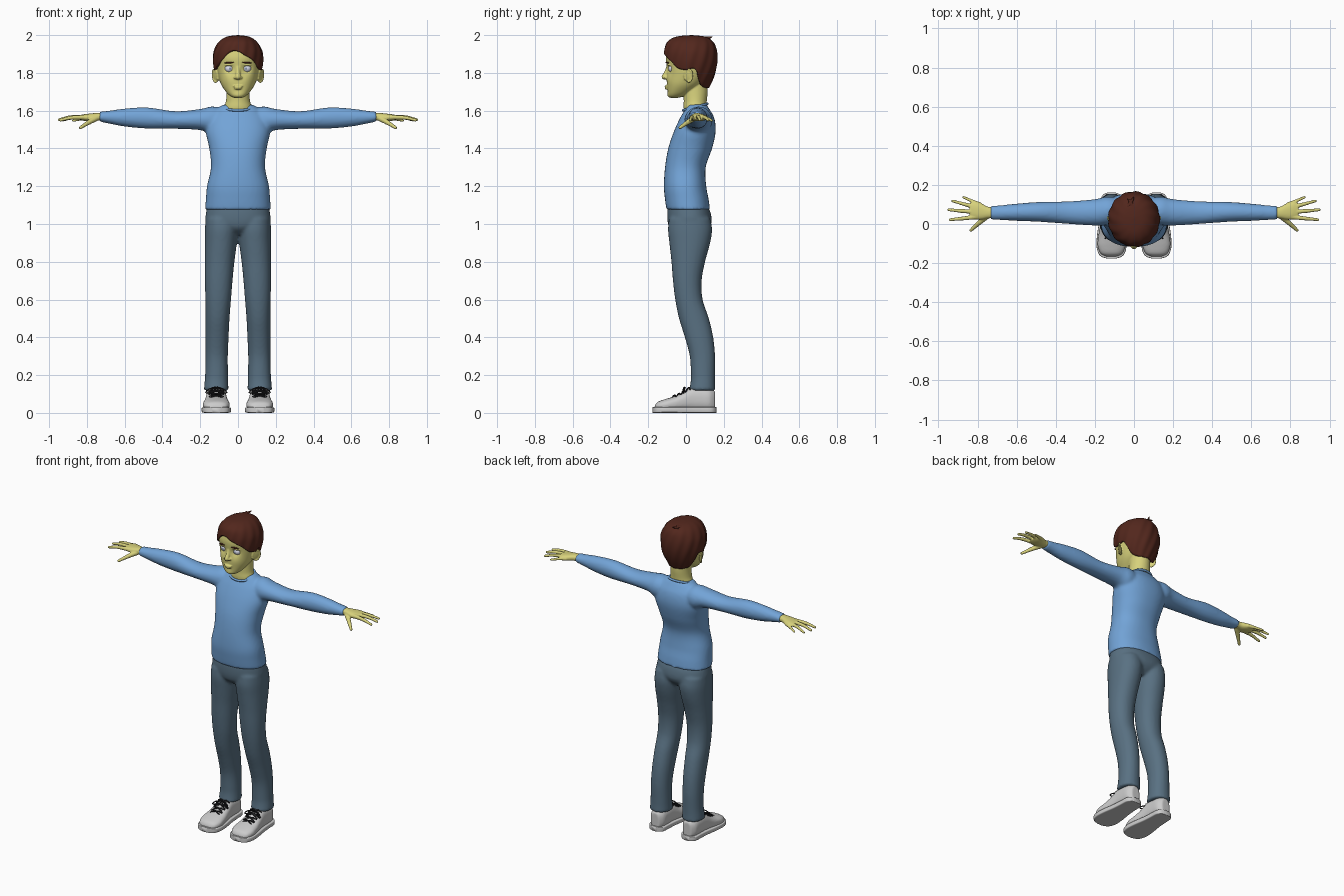
import bpy, bmesh, math
from mathutils import Matrix, Vector, Euler


def material(name, r, g, b):
    m = bpy.data.materials.new(name)
    m.diffuse_color = (r, g, b, 1)
    return m


SKIN = material("skin", 0.68, 0.64, 0.2)
HAIR = material("hair", 0.085, 0.02, 0.012)
SHIRT = material("shirt", 0.17, 0.37, 0.68)
DENIM = material("denim", 0.1, 0.165, 0.225)
BLACK = material("black", 0.012, 0.012, 0.014)
WHITE = material("eye_white", 0.72, 0.74, 0.85)
IRIS = material("iris", 0.25, 0.3, 0.42)


def at(keys, u):
    """Catmull-Rom value of a list of tuples at fractional index u."""
    n = len(keys) - 1
    i = min(int(u), n - 1)
    t = u - i
    p = [keys[min(max(k, 0), n)] for k in (i - 1, i, i + 1, i + 2)]
    return [0.5 * (2 * b + (c - a) * t + (2 * a - 5 * b + 4 * c - d) * t * t
                   + (3 * b - a - 3 * c + d) * t ** 3) for a, b, c, d in zip(*p)]


def loft(bm, axis, keys, side=1, power=2.0, seg=40, steps=6):
    """Closed skin through sections (position, u min, u max, v min, v max) along an axis."""
    rings = []
    total = (len(keys) - 1) * steps
    for j in range(total + 1):
        w, u0, u1, v0, v1 = at(keys, j / steps)
        ring = []
        for k in range(seg):
            a = math.tau * k / seg
            c, s = math.cos(a), math.sin(a)
            u = (u0 + u1) / 2 + (u1 - u0) / 2 * math.copysign(abs(c) ** (2 / power), c)
            v = (v0 + v1) / 2 + (v1 - v0) / 2 * math.copysign(abs(s) ** (2 / power), s)
            x, y, z = {"x": (w, u, v), "y": (u, w, v), "z": (u, v, w)}[axis]
            ring.append(bm.verts.new((x * side, y, z)))
        rings.append(ring)
    for a, b in zip(rings, rings[1:]):
        for k in range(seg):
            bm.faces.new((a[k], a[(k + 1) % seg], b[(k + 1) % seg], b[k]))
    bm.faces.new(rings[0][::-1])
    bm.faces.new(rings[-1])


def ball(bm, pos, radii, rot=(0, 0, 0), side=1, seg=20):
    m = Matrix.Translation(pos) @ Euler(rot).to_matrix().to_4x4() @ Matrix.Diagonal((*radii, 1))
    m = Matrix.Diagonal((side, 1, 1, 1)) @ m
    bmesh.ops.create_uvsphere(bm, u_segments=seg, v_segments=seg // 2, radius=1, matrix=m)


def beads(bm, pts, side=1, steps=9):
    """Overlapping balls along a path of (x, y, z, radius)."""
    for j in range((len(pts) - 1) * steps + 1):
        x, y, z, r = at(pts, j / steps)
        ball(bm, (x, y, z), (r, r, r), side=side, seg=12)


def finish(name, bm, mat=None, voxel=0, smooth=0):
    bmesh.ops.recalc_face_normals(bm, faces=bm.faces)
    me = bpy.data.meshes.new(name)
    bm.to_mesh(me)
    bm.free()
    me.polygons.foreach_set("use_smooth", [True] * len(me.polygons))
    ob = bpy.data.objects.new(name, me)
    bpy.context.collection.objects.link(ob)
    if mat:
        me.materials.append(mat)
    if voxel:
        r = ob.modifiers.new("Blend", 'REMESH')
        r.mode, r.voxel_size, r.use_smooth_shade = 'VOXEL', voxel, True
    if smooth:
        s = ob.modifiers.new("Smooth", 'SMOOTH')
        s.factor, s.iterations = 0.5, smooth
    return ob


def tube(name, pts, r, mat, closed=False):
    cu = bpy.data.curves.new(name, 'CURVE')
    cu.dimensions, cu.bevel_depth, cu.bevel_resolution, cu.use_fill_caps = '3D', r, 2, True
    sp = cu.splines.new('POLY')
    sp.points.add(len(pts) - 1)
    for p, q in zip(sp.points, pts):
        p.co = (*q, 1)
    sp.use_cyclic_u = closed
    cu.materials.append(mat)
    ob = bpy.data.objects.new(name, cu)
    bpy.context.collection.objects.link(ob)


def centred(rows):
    return [(z, -h, h, f, b) for z, h, f, b in rows]


# Head: skull with eye sockets and cheeks, then neck, nose, lips and ears
bm = bmesh.new()
loft(bm, "z", centred([(1.668, .022, -.085, -.04), (1.678, .042, -.097, -.01), (1.70, .064, -.101, .03),
     (1.74, .09, -.102, .085), (1.79, .106, -.101, .125), (1.84, .114, -.104, .143), (1.89, .116, -.105, .146),
     (1.94, .098, -.088, .13), (1.97, .06, -.04, .09), (1.98, .015, .01, .04)]), power=2.2, seg=64)
for v in bm.verts:
    for cx, cz, r, d in ((.045, 1.822, .024, .015), (-.045, 1.822, .024, .015), (.05, 1.765, .03, -.004),
                         (-.05, 1.765, .03, -.004), (0, 1.702, .03, .006), (0, 1.683, .02, -.004)):
        if v.co.y < -.02:
            v.co.y += d * math.exp(-((v.co.x - cx) ** 2 + (v.co.z - cz) ** 2) / r ** 2)
loft(bm, "z", centred([(1.54, .075, 0, .11), (1.61, .074, -.012, .108), (1.65, .064, -.012, .11),
                       (1.70, .06, -.012, .115), (1.76, .06, .0, .115)]))
beads(bm, [(0, -.093, 1.835, .011), (0, -.102, 1.805, .012), (0, -.115, 1.779, .015)])
ball(bm, (0, -.105, 1.7285), (.026, .009, .0055))
ball(bm, (0, -.104, 1.718), (.021, .009, .006))
for s in (1, -1):
    ball(bm, (.013, -.107, 1.775), (.010, .012, .008), side=s)
    ball(bm, (.045, -.088, 1.843), (.026, .011, .006), (0, .1, .25), side=s)
    ball(bm, (.117, .012, 1.783), (.007, .026, .036), (0, .15, -.55), side=s)
    rim = [(.122 + .013 * math.cos(a) + .003 * math.sin(a), .014 + .021 * math.cos(a),
            1.785 + .034 * math.sin(a), .0055) for a in [k * math.tau / 12 - 1.6 for k in range(11)]]
    beads(bm, rim, side=s, steps=2)
finish("head", bm, SKIN, .0042, 2)

# Eyes and brows
for s, n in ((1, "left"), (-1, "right")):
    for part, pos, radii, rot, mat in (
            ("eye", (.045, -.070, 1.823), (.026, .024, .022), (0, 0, .15), WHITE),
            ("iris", (.044, -.0885, 1.823), (.009, .006, .009), (0, 0, .15), IRIS),
            ("eyebrow", (.047, -.099, 1.854), (.026, .006, .0045), (0, .08, .28), HAIR)):
        bm = bmesh.new()
        ball(bm, pos, radii, rot, s)
        finish(f"{n}_{part}", bm, mat)

# Hair: cap cut off along a hairline that varies with the angle around the head
cap = [(2.0, 0, .03, .03), (1.992, .058, -.05, .10), (1.965, .10, -.098, .143), (1.92, .126, -.115, .161),
       (1.87, .132, -.117, .166), (1.82, .126, -.11, .16), (1.77, .112, -.10, .144), (1.72, .086, -.08, .12)]
line = [(u,) for u in (7, 7, 6.9, 6.5, 5.0, 5.1, 4.7, 4.0, 3.1, 3.1, 3.6, 4.1, 4.9, 5.1, 5.0, 6.5, 6.9, 7, 7)]
bm = bmesh.new()
pole = bm.verts.new((0, .03, 2.0))
rows, seg, steps = [], 108, 26
for j in range(1, steps + 1):
    row = []
    for k in range(seg):
        a = math.tau * k / seg - math.pi
        u = at(line, (a + math.pi) / math.tau * 18)[0] * j / steps
        z, h, f, b = at(cap, u)
        g = 1 + .018 * math.sin(13 * a + 1.6 * u) * min(1, u / 3)
        row.append(bm.verts.new((h * g * math.sin(a), (f + b) / 2 - (b - f) / 2 * g * math.cos(a), z)))
    rows.append(row)
for k in range(seg):
    n = (k + 1) % seg
    bm.faces.new((pole, rows[0][k], rows[0][n]))
    for a, b in zip(rows, rows[1:]):
        bm.faces.new((a[k], b[k], b[n], a[n]))
hair = finish("hair", bm, HAIR)
sol = hair.modifiers.new("Thickness", 'SOLIDIFY')
sol.thickness, sol.offset = .022, -1

# Tuft at the crown
bm = bmesh.new()
beads(bm, [(-.03, .09, 1.982, .011), (-.01, .12, 1.985, .008), (.0, .14, 1.993, .002)])
beads(bm, [(0, .08, 1.985, .011), (-.02, .115, 1.985, .007), (-.035, .13, 1.985, .002)])
finish("hair_tuft", bm, HAIR, .003, 2)

# Shirt: torso blended with both sleeves
bm = bmesh.new()
loft(bm, "z", centred([(1.075, .174, -.103, .127), (1.13, .17, -.111, .12), (1.20, .164, -.117, .107),
     (1.30, .143, -.111, .104), (1.40, .152, -.094, .138), (1.49, .17, -.064, .157), (1.56, .155, -.032, .15),
     (1.605, .118, -.006, .126), (1.632, .078, .005, .108)]), power=2.25, seg=64)
for s in (1, -1):
    loft(bm, "x", [(.04, .01, .12, 1.50, 1.60), (.13, -.005, .14, 1.475, 1.622), (.20, -.008, .127, 1.497, 1.609),
         (.33, .0, .116, 1.504, 1.597), (.48, .011, .113, 1.505, 1.617), (.60, .016, .104, 1.516, 1.611),
         (.68, .02, .096, 1.531, 1.600), (.735, .022, .093, 1.542, 1.594)], s)
finish("shirt", bm, SHIRT, .009, 5)
ring = [k * math.tau / 40 for k in range(40)]
tube("collar", [(.076 * math.cos(a), .049 + .064 * math.sin(a), 1.619 + .017 * math.sin(a)) for a in ring],
     .007, SHIRT, True)

# Hands: palm, four fingers and thumb
for s, n in ((1, "left"), (-1, "right")):
    bm = bmesh.new()
    loft(bm, "x", [(.70, .03, .086, 1.548, 1.588), (.745, .029, .088, 1.548, 1.588), (.78, .023, .105, 1.544, 1.585),
         (.815, .024, .115, 1.546, 1.581), (.84, .035, .105, 1.553, 1.576)], s, 2.3)
    for path in ([(.81, .036, 1.565, .013), (.88, .028, 1.563, .0105), (.94, .022, 1.550, .008)],
                 [(.81, .062, 1.566, .013), (.885, .067, 1.566, .0105), (.947, .073, 1.552, .008)],
                 [(.81, .086, 1.565, .013), (.87, .102, 1.563, .010), (.928, .118, 1.550, .0075)],
                 [(.79, .100, 1.562, .012), (.83, .118, 1.557, .009), (.872, .137, 1.547, .007)],
                 [(.75, .042, 1.560, .016), (.79, .008, 1.538, .013), (.834, -.032, 1.510, .0085)]):
        beads(bm, path, s)
    finish(f"{n}_hand", bm, SKIN, .0038, 3)

# Trousers: hips blended with both legs
bm = bmesh.new()
loft(bm, "z", centred([(.945, .06, -.05, .09), (.975, .13, -.085, .12), (1.01, .17, -.097, .136),
                       (1.06, .169, -.099, .13), (1.10, .16, -.095, .112)]), power=2.3, seg=56)
for s in (1, -1):
    loft(bm, "z", [(.118, .05, .181, .016, .156), (.16, .052, .177, .024, .154), (.20, .053, .174, .026, .154),
         (.30, .054, .172, .02, .154), (.40, .05, .172, -.006, .144), (.50, .045, .172, -.037, .121),
         (.60, .037, .173, -.057, .088), (.70, .029, .175, -.069, .083), (.80, .019, .176, -.077, .101),
         (.90, .006, .176, -.088, .128), (.97, .0, .175, -.095, .138), (1.03, .0, .171, -.09, .128)], s, 2.15)
finish("trousers", bm, DENIM, .009, 3)

# Shoes: upper, sole and laces
for s, n in ((1, "left"), (-1, "right")):
    bm = bmesh.new()
    loft(bm, "y", [(y, .115 - h, .115 + h, .008, t) for y, h, t in (
        (-.166, .03, .038), (-.15, .056, .058), (-.11, .071, .073), (-.06, .067, .088), (-.02, .06, .108),
        (.03, .054, .138), (.08, .052, .138), (.125, .048, .13), (.154, .028, .115))], s, 2.5)
    finish(f"{n}_shoe_upper", bm, None, .006, 2)
    bm = bmesh.new()
    loft(bm, "y", [(y, .115 - h, .115 + h, 0, .031) for y, h in (
        (-.177, .022), (-.168, .05), (-.15, .067), (-.11, .077), (-.05, .073), (.02, .062),
        (.08, .057), (.13, .054), (.152, .04), (.161, .02))], s, 7)
    finish(f"{n}_shoe_sole", bm)
    for i, (y, z) in enumerate(((-.075, .084), (-.05, .094), (-.025, .108), (0, .124))):
        for d in (1, -1):
            tube(f"{n}_lace_{i}", [(s * (.115 - d * .04), y, z - .011), (s * (.115 - d * .02), y + .006, z + .002),
                 (s * .115, y + .012, z + .008), (s * (.115 + d * .02), y + .017, z + .009),
                 (s * (.115 + d * .04), y + .022, z - .002)], .0042, BLACK)
    for d in (1, -1):
        loop = [(s * (.115 + d * (.028 - .028 * math.cos(a))), -.004 - .012 * math.sin(a / 2),
                 .132 + .01 * math.sin(a) - .012 * (1 - math.cos(a))) for a in ring[::4]]
        tube(f"{n}_lace_bow", loop, .0035, BLACK, True)
